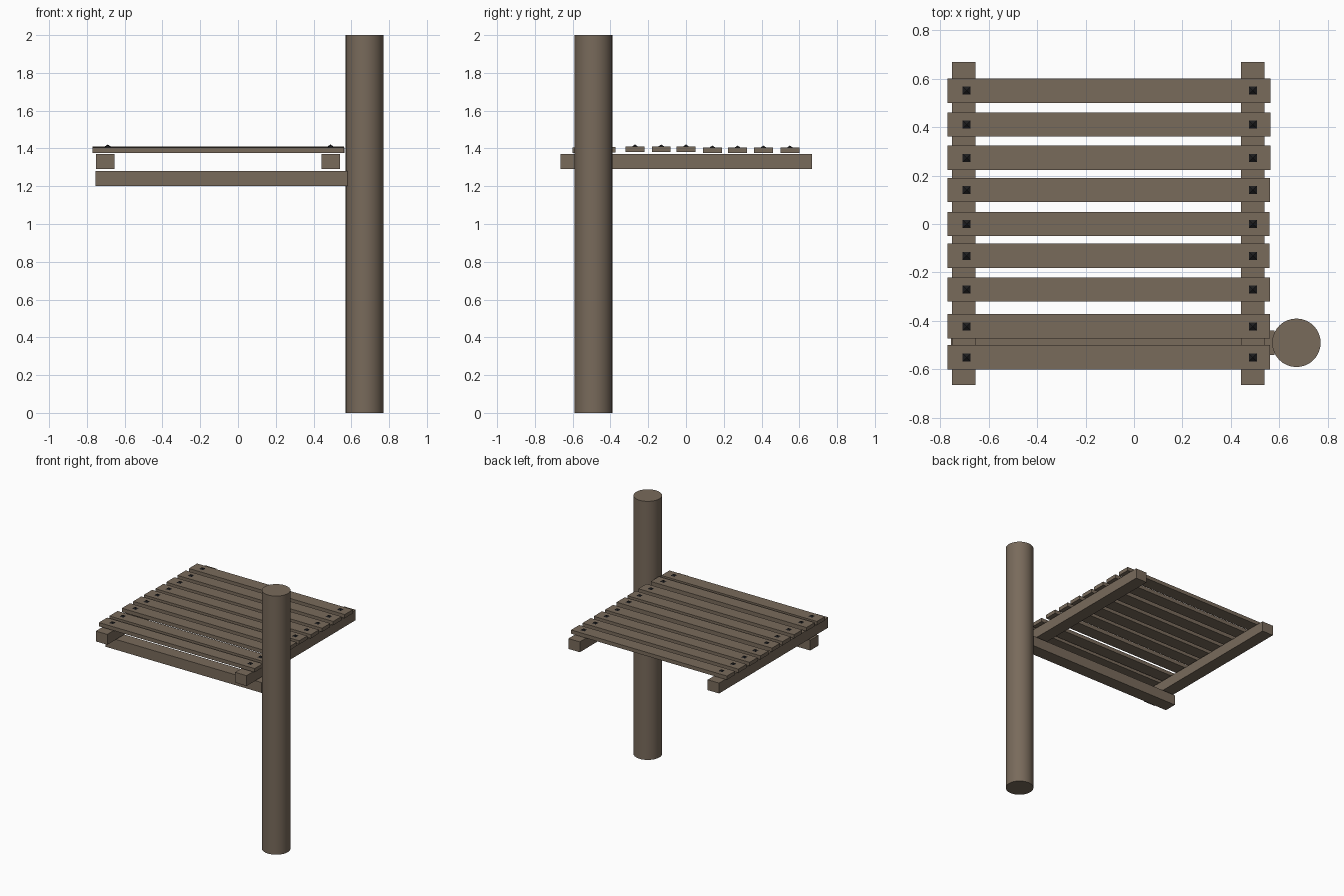
import bpy, math

if "Cube" in bpy.data.objects:
    bpy.data.objects.remove(bpy.data.objects["Cube"])


def material(name, color):
    m = bpy.data.materials.new(name)
    m.diffuse_color = (*color, 1)
    m.use_nodes = True
    m.node_tree.nodes["Principled BSDF"].inputs["Base Color"].default_value = m.diffuse_color
    return m


WOOD = material("weathered wood", (0.19, 0.145, 0.105))
IRON = material("dark iron", (0.012, 0.012, 0.013))


def box(name, x0, x1, y0, y1, z0, z1):
    bpy.ops.mesh.primitive_cube_add(
        size=1, location=((x0 + x1) / 2, (y0 + y1) / 2, (z0 + z1) / 2))
    o = bpy.context.object
    o.name = name
    o.scale = (x1 - x0, y1 - y0, z1 - z0)
    bpy.ops.object.transform_apply(location=False, rotation=False, scale=True)
    o.data.materials.append(WOOD)
    return o


def nail(x, y, z):
    # low four-sided pyramid head
    bpy.ops.mesh.primitive_cone_add(
        vertices=4, radius1=0.018 * math.sqrt(2), radius2=0, depth=0.012,
        location=(x, y, z + 0.005), rotation=(0, 0, math.pi / 4))
    o = bpy.context.object
    o.name = "nail"
    o.data.materials.append(IRON)


# Round upright post
bpy.ops.mesh.primitive_cylinder_add(vertices=32, radius=0.1, depth=2,
                                    location=(0.67, -0.49, 1))
post = bpy.context.object
post.name = "post"
post.data.materials.append(WOOD)
bpy.ops.object.shade_smooth_by_angle()

# Beam reaching out from the post, and the two rails over it
box("support_beam", -0.755, 0.58, -0.54, -0.44, 1.20, 1.28)
for x in (-0.702, 0.49):
    box("rail", x - 0.049, x + 0.049, -0.665, 0.668, 1.29, 1.37)

# Deck planks: y centre, underside height, right end
planks = [(0.55, 1.375, 0.563), (0.41, 1.375, 0.563), (0.273, 1.375, 0.563),
          (0.14, 1.375, 0.56), (0.0, 1.381, 0.558), (-0.131, 1.381, 0.558),
          (-0.27, 1.381, 0.562), (-0.422, 1.379, 0.562), (-0.55, 1.377, 0.562)]
for y, z, right in planks:
    box("plank", -0.77, right, y - 0.05, y + 0.05, z, z + 0.029)
    for x in (-0.69, 0.49):
        nail(x, y, z + 0.029)
